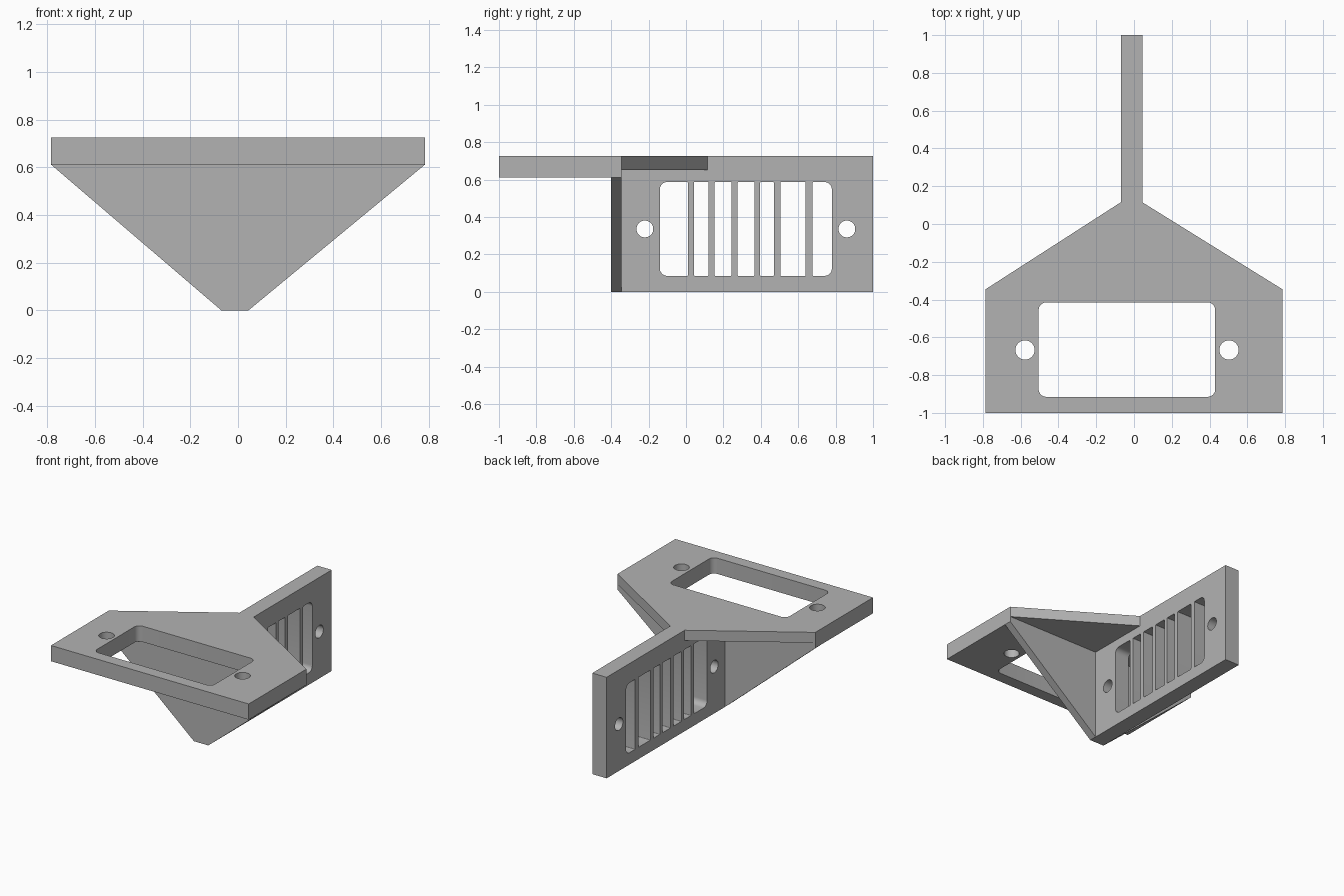
import bpy
import bmesh
from math import cos, sin, pi, radians
from mathutils import Vector

cube = bpy.data.objects.get("Cube")
if cube:
    bpy.data.objects.remove(cube, do_unlink=True)

grey = bpy.data.materials.new("plain grey")
grey.use_nodes = True
colour = (0.45, 0.45, 0.45, 1)
grey.diffuse_color = colour
grey.node_tree.nodes["Principled BSDF"].inputs["Base Color"].default_value = colour

# Which world axes hold a profile's u, v and depth
AXES = {"x": (1, 2, 0), "y": (0, 2, 1), "z": (0, 1, 2)}


def circle(u, v, r, n=32):
    return [(u + r * cos(2 * pi * i / n), v + r * sin(2 * pi * i / n)) for i in range(n)]


def slot(u0, u1, v0, v1, r_left=0.005, r_right=0.005, n=6):
    """Rectangle with separate corner radii at its left and right ends."""
    points = []
    corners = [(u1, v1, -1, -1, r_right), (u0, v1, 1, -1, r_left),
               (u0, v0, 1, 1, r_left), (u1, v0, -1, 1, r_right)]
    for k, (u, v, su, sv, r) in enumerate(corners):
        for i in range(n + 1):
            a = pi / 2 * (k + i / n)
            points.append((u + su * r + r * cos(a), v + sv * r + r * sin(a)))
    return points


def plate(name, axis, start, end, outline, holes=()):
    """Extrude an outline with holes along an axis."""
    iu, iv, iw = AXES[axis]
    bm = bmesh.new()
    for loop in (outline, *holes):
        verts = []
        for u, v in loop:
            p = Vector()
            p[iu], p[iv], p[iw] = u, v, start
            verts.append(bm.verts.new(p))
        for a, b in zip(verts, verts[1:] + verts[:1]):
            bm.edges.new((a, b))
    bmesh.ops.triangle_fill(bm, use_beauty=True, edges=bm.edges[:])
    grown = bmesh.ops.extrude_face_region(bm, geom=bm.faces[:], use_keep_orig=True)
    depth = Vector()
    depth[iw] = end - start
    moved = [g for g in grown["geom"] if isinstance(g, bmesh.types.BMVert)]
    bmesh.ops.translate(bm, verts=moved, vec=depth)
    bmesh.ops.recalc_face_normals(bm, faces=bm.faces[:])
    mesh = bpy.data.meshes.new(name)
    bm.to_mesh(mesh)
    bm.free()
    mesh.materials.append(grey)
    obj = bpy.data.objects.new(name, mesh)
    bpy.context.collection.objects.link(obj)
    bpy.ops.object.select_all(action="DESELECT")
    obj.select_set(True)
    bpy.context.view_layer.objects.active = obj
    bpy.ops.object.shade_smooth_by_angle(angle=radians(30))
    return obj


HALF, TOP, LOW, WING = 0.785, 0.725, 0.612, 0.65
WEB_L, WEB_R = -0.07, 0.044
JOIN, TIP = -0.345, 0.115

# Horizontal mounting plate with a window and two screw holes
plate("top_plate", "z", LOW, TOP,
      [(-HALF, -1), (HALF, -1), (HALF, JOIN), (-HALF, JOIN)],
      [slot(-0.505, 0.43, -0.915, -0.415, 0.04, 0.04),
       circle(-0.577, -0.667, 0.051), circle(0.503, -0.667, 0.051)])

# Thin tapered gusset behind the plate
plate("top_gusset", "z", WING, TOP,
      [(-HALF, JOIN), (HALF, JOIN), (WEB_R, TIP), (WEB_L, TIP)])

# Tapered cross wall under the plate
plate("cross_wall", "y", -0.4, JOIN,
      [(WEB_L, 0), (WEB_R, 0), (HALF, LOW), (-HALF, LOW)])

# Upright plate: slatted window and two screw holes
slats = [(0.01, 0.042), (0.121, 0.153), (0.244, 0.275),
         (0.367, 0.396), (0.47, 0.504), (0.64, 0.677)]
starts = [-0.14] + [s[1] for s in slats]
ends = [s[0] for s in slats] + [0.78]
last = len(slats)
openings = [slot(a, b, 0.085, 0.587,
                 0.04 if i == 0 else 0.005, 0.04 if i == last else 0.005)
            for i, (a, b) in enumerate(zip(starts, ends))]
plate("upright_plate", "x", WEB_L, WEB_R,
      [(JOIN, 0), (1, 0), (1, TOP), (TIP, TOP), (TIP, WING), (JOIN, WING)],
      openings + [circle(-0.22, 0.336, 0.045), circle(0.86, 0.336, 0.045)])
